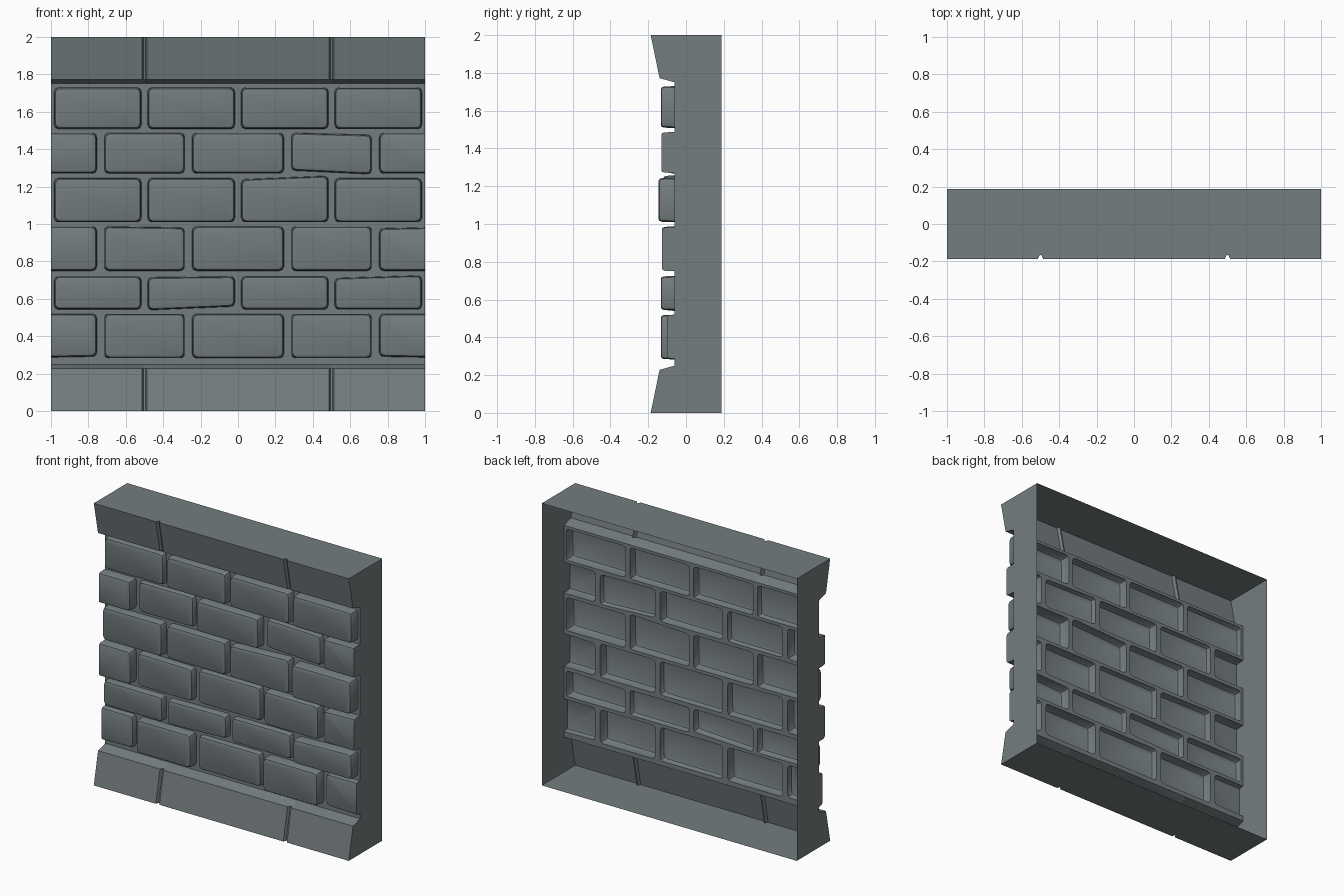
import bpy, bmesh, math

cube = bpy.data.objects.get("Cube")
if cube:
    bpy.data.objects.remove(cube, do_unlink=True)

BACK, MORTAR = 0.187, -0.06

stone = bpy.data.materials.new("grey_stone")
stone.use_nodes = True
COLOUR = (0.175, 0.205, 0.215, 1)
stone.diffuse_color = COLOUR
stone.node_tree.nodes["Principled BSDF"].inputs["Base Color"].default_value = COLOUR


def add_face(bm, verts):
    verts = list(dict.fromkeys(verts))
    if len(verts) > 2:
        bm.faces.new(verts)


def add_walls(bm):
    """Carry the outer border of the front skin straight back; the rear stays open."""
    def outer(a, b):
        if abs(a.x - b.x) < 1e-5 and abs(a.z - b.z) < 1e-5:
            return False
        return any(abs(p - lim) < 1e-4 and abs(q - lim) < 1e-4
                   for p, q, lim in ((a.x, b.x, 1), (a.x, b.x, -1), (a.z, b.z, 0), (a.z, b.z, 2)))

    border = []
    for edge in bm.edges:
        if len(edge.link_loops) == 1:
            loop = edge.link_loops[0]
            a, b = loop.vert, loop.link_loop_next.vert
            if outer(a.co, b.co):
                border.append((a, b))
    for a, b in border:
        back = [bm.verts.new((v.co.x, BACK, v.co.z)) for v in (a, b)]
        bm.faces.new((b, a, back[0], back[1]))


def finish(bm, name):
    bmesh.ops.remove_doubles(bm, verts=bm.verts, dist=1e-5)
    add_walls(bm)
    bmesh.ops.remove_doubles(bm, verts=bm.verts, dist=1e-5)
    mesh = bpy.data.meshes.new(name)
    bm.to_mesh(mesh)
    bm.free()
    mesh.materials.append(stone)
    obj = bpy.data.objects.new(name, mesh)
    bpy.context.collection.objects.link(obj)
    bpy.ops.object.select_all(action="DESELECT")
    obj.select_set(True)
    bpy.context.view_layer.objects.active = obj
    bpy.ops.object.shade_smooth_by_angle(angle=math.radians(35))


def outline(corners, inset, radius=0.022):
    """Rounded quad, three points per corner, shrunk by inset."""
    signs = ((1, 1), (-1, 1), (-1, -1), (1, -1))
    points = []
    for i, ((x, z), (sx, sz)) in enumerate(zip(corners, signs)):
        x, z = x + sx * inset, z + sz * inset
        mid = radius * 0.29
        bends = [(0, radius), (mid, mid), (radius, 0)]
        if i % 2:
            bends.reverse()
        points += [(x + sx * dx, z + sz * dz) for dx, dz in bends]
    return points


def add_brick(bm, cell, corners, front):
    """One hollow brick and the mortar frame around it."""
    frame = [bm.verts.new((x, MORTAR, z)) for x, z in cell]
    rings = [[v for v in frame for _ in range(3)]]
    for y, inset in ((MORTAR, 0), (front + 0.016, 0.002), (front + 0.004, 0.007), (front, 0.016)):
        rings.append([bm.verts.new((x, y, z)) for x, z in outline(corners, inset)])
    count = len(rings[0])
    for low, high in zip(rings, rings[1:]):
        for i in range(count):
            j = (i + 1) % count
            add_face(bm, (low[i], low[j], high[j], high[i]))
    bm.faces.new(rings[-1])


# Courses: brick bottom, brick top, front depth of each brick
COURSES = [(0.283, 0.52, (-0.1, -0.125, -0.1, -0.133, -0.1)),
           (0.543, 0.72, (-0.11, -0.11, -0.1, -0.133)),
           (0.75, 0.987, (-0.128, -0.11, -0.1, -0.122, -0.128)),
           (1.01, 1.245, (-0.12, -0.115, -0.12, -0.145)),
           (1.27, 1.487, (-0.131, -0.095, -0.125, -0.095, -0.131)),
           (1.508, 1.73, (-0.1, -0.115, -0.12, -0.133))]
# Crooked bricks: height shift of bottom left, bottom right, top right, top left
CROOKED = {(4, 3): (0.015, -0.003, -0.01, 0), (3, 2): (0, 0, 0.012, -0.005),
           (1, 1): (-0.003, 0.015, 0, -0.005), (1, 3): (0, 0, 0.005, -0.008),
           (2, 1): (0, 0, -0.006, 0), (2, 4): (0, 0, 0, -0.01),
           (0, 0): (0, 0.008, 0, 0), (0, 4): (0.008, 0, 0, 0)}
levels = [0.25] + [(a[1] + b[0]) / 2 for a, b in zip(COURSES, COURSES[1:])] + [1.75]

# Brick courses with mortar
bm = bmesh.new()
for row, (z0, z1, fronts) in enumerate(COURSES):
    if row % 2:
        splits, gap = [-1, -0.5, 0, 0.5, 1], 0.017
    else:
        splits, gap = [-1.25, -0.735, -0.265, 0.265, 0.735, 1.25], 0.02
    for col, (left, right) in enumerate(zip(splits, splits[1:])):
        bottom, top = levels[row], levels[row + 1]
        cell = [(left, bottom), (right, bottom), (right, top), (left, top)]
        a, b = left + gap, right - gap
        shift = CROOKED.get((row, col), (0, 0, 0, 0))
        corners = [(x, z + d) for (x, z), d in zip(((a, z0), (b, z0), (b, z1), (a, z1)), shift)]
        add_brick(bm, cell, corners, fronts[col])
# Trim the end bricks flush with the wall sides
for side in (1, -1):
    bmesh.ops.bisect_plane(bm, geom=bm.verts[:] + bm.edges[:] + bm.faces[:], dist=1e-5,
                           plane_co=(side, 0, 0), plane_no=(side, 0, 0), clear_outer=True)
finish(bm, "brick_courses")


# Sloped ledge of three blocks with narrow joints
def make_ledge(name, flip):
    bm = bmesh.new()
    columns = [(-1, 0)]
    for joint in (-0.5, 0.5):
        columns += [(joint - 0.014, 0), (joint - 0.005, 0.02), (joint + 0.005, 0.02), (joint + 0.014, 0)]
    columns.append((1, 0))
    profile = [(-0.187, 0, 1), (-0.14, 0.228, 1), (MORTAR, 0.25, 0)]
    grid = [[bm.verts.new((x, y + depth * k, 2 - z if flip else z)) for y, z, k in profile]
            for x, depth in columns]
    for a, b in zip(grid, grid[1:]):
        for i in range(len(profile) - 1):
            bm.faces.new((a[i], b[i], b[i + 1], a[i + 1]))
    if flip:
        bmesh.ops.reverse_faces(bm, faces=bm.faces[:])
    finish(bm, name)


make_ledge("bottom_ledge", False)
make_ledge("top_ledge", True)
